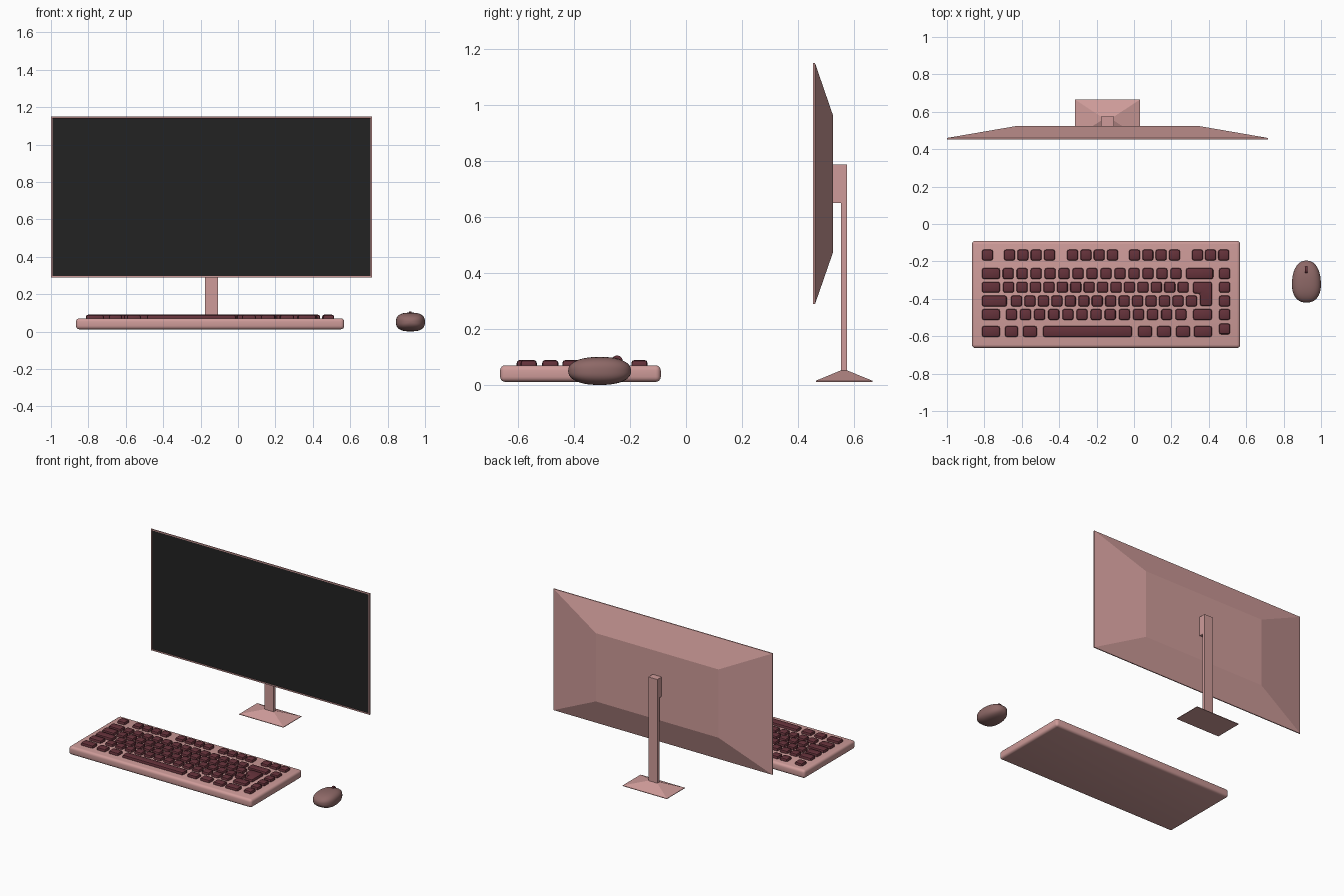
import bpy, bmesh, math
from mathutils import Matrix

if "Cube" in bpy.data.objects:
    bpy.data.objects.remove(bpy.data.objects["Cube"])


def material(name, rgb):
    m = bpy.data.materials.new(name)
    m.diffuse_color = (*rgb, 1)
    m.use_nodes = True
    m.node_tree.nodes["Principled BSDF"].inputs["Base Color"].default_value = m.diffuse_color
    return m


PINK = material("pink plastic", (0.62, 0.33, 0.32))
WINE = material("dark keycap", (0.13, 0.032, 0.043))
TAUPE = material("mouse shell", (0.27, 0.14, 0.135))
BLACK = material("screen black", (0.016, 0.016, 0.016))


def finish(name, bm, mats, smooth=None):
    bmesh.ops.recalc_face_normals(bm, faces=bm.faces)
    me = bpy.data.meshes.new(name)
    bm.to_mesh(me)
    bm.free()
    for m in mats:
        me.materials.append(m)
    ob = bpy.data.objects.new(name, me)
    bpy.context.collection.objects.link(ob)
    if smooth:
        bpy.ops.object.select_all(action='DESELECT')
        ob.select_set(True)
        bpy.context.view_layer.objects.active = ob
        bpy.ops.object.shade_smooth_by_angle(angle=math.radians(smooth))
    return ob


def rect(x0, x1, y0, y1):
    return [(x0, y0), (x1, y0), (x1, y1), (x0, y1)]


def prism(bm, outline, z0, z1, bevel=0, segments=2):
    """Extruded outline, optionally with all edges rounded."""
    face = bm.faces.new([bm.verts.new((x, y, z0)) for x, y in outline])
    geom = bmesh.ops.extrude_face_region(bm, geom=[face], use_keep_orig=True)["geom"]
    top = [v for v in geom if isinstance(v, bmesh.types.BMVert)]
    bmesh.ops.translate(bm, verts=top, vec=(0, 0, z1 - z0))
    if bevel:
        edges = {e for v in list(face.verts) + top for e in v.link_edges}
        bmesh.ops.recalc_face_normals(bm, faces=list({f for e in edges for f in e.link_faces}))
        bmesh.ops.bevel(bm, geom=list(edges), offset=bevel, segments=segments,
                        profile=0.5, affect='EDGES', clamp_overlap=True)


def loft(bm, loops):
    """Closed skin through equal-length point loops."""
    rings = [[bm.verts.new(p) for p in loop] for loop in loops]
    n = len(rings[0])
    for a, b in zip(rings, rings[1:]):
        for i in range(n):
            bm.faces.new((a[i], a[(i + 1) % n], b[(i + 1) % n], b[i]))
    bm.faces.new(rings[-1])
    return bm.faces.new(rings[0])


# Monitor: thin front slab tapering to a smaller back, recessed black screen
def xz_loop(y, x0, x1, z0, z1):
    return [(x, y, z) for x, z in rect(x0, x1, z0, z1)]


bm = bmesh.new()
front = loft(bm, [xz_loop(0.453, -1.0, 0.716, 0.289, 1.149),
                  xz_loop(0.460, -1.0, 0.716, 0.289, 1.149),
                  xz_loop(0.525, -0.622, 0.340, 0.476, 0.960)])
bmesh.ops.recalc_face_normals(bm, faces=bm.faces)
bmesh.ops.inset_region(bm, faces=[front], thickness=0.012)
sides = bmesh.ops.inset_region(bm, faces=[front], thickness=0.0005, depth=-0.003)
front.material_index = 1
finish("monitor", bm, [PINK, BLACK])

# Stand: column, mounting block and pyramid foot
bm = bmesh.new()
prism(bm, rect(-0.177, -0.107, 0.552, 0.574), 0.05, 0.788)
finish("stand_column", bm, [PINK])

bm = bmesh.new()
prism(bm, rect(-0.177, -0.107, 0.523, 0.553), 0.65, 0.788)
finish("stand_mount", bm, [PINK])

bm = bmesh.new()
loft(bm, [[(x, y, z) for x, y in rect(*r)] for r, z in (
    ((-0.315, 0.032, 0.463, 0.665), 0.012),
    ((-0.315, 0.032, 0.463, 0.665), 0.016),
    ((-0.177, -0.107, 0.552, 0.574), 0.053))])
finish("stand_base", bm, [PINK])

# Keyboard case
bm = bmesh.new()
prism(bm, rect(-0.866, 0.568, -0.663, -0.09), 0.012, 0.071, 0.018, 4)
finish("keyboard_case", bm, [PINK], 35)

# Keys: wide ones as spans, single ones as evenly spaced runs
W = 0.059


def run(x, count, pitch):
    return [(x + i * pitch, x + i * pitch + W) for i in range(count)]


rows = [
    (-0.166, run(-0.813, 1, 0) + run(-0.695, 4, 0.0713) + run(-0.358, 4, 0.0713)
     + run(-0.027, 4, 0.0713) + run(0.31, 3, 0.07)),
    (-0.265, [(-0.813, -0.717)] + run(-0.702, 13, 0.0747) + [(0.278, 0.424)]),
    (-0.338, [(-0.813, -0.717)] + run(-0.70, 14, 0.0718)),
    (-0.412, [(-0.813, -0.68)] + run(-0.658, 14, 0.072)),
    (-0.484, [(-0.813, -0.717)] + run(-0.685, 13, 0.0755) + [(0.316, 0.417)]),
    (-0.575, [(-0.813, -0.717), (-0.69, -0.62), (-0.594, -0.519), (-0.487, -0.011),
              (0.021, 0.096), (0.123, 0.198), (0.225, 0.3), (0.32, 0.417)]),
]
rows += [(y, run(0.455, 1, 0)) for y in (-0.265, -0.338, -0.412, -0.484, -0.561)]
enter = [(0.316, -0.372), (0.353, -0.372), (0.353, -0.438), (0.417, -0.438),
         (0.417, -0.309), (0.316, -0.309)]
outlines = [rect(a, b, y - 0.029, y + 0.029) for y, spans in rows for a, b in spans]

bm = bmesh.new()
for outline in outlines + [enter]:
    key = bmesh.new()
    prism(key, outline, 0.055, 0.09, 0.011, 2)
    tmp = bpy.data.meshes.new("tmp")
    key.to_mesh(tmp)
    key.free()
    bm.from_mesh(tmp)
    bpy.data.meshes.remove(tmp)
finish("keys", bm, [WINE], 40)

# Mouse: rounded-box ellipsoid, slightly narrower at the front
bm = bmesh.new()
bmesh.ops.create_uvsphere(bm, u_segments=40, v_segments=24, radius=1)
bmesh.ops.rotate(bm, verts=bm.verts, matrix=Matrix.Rotation(math.pi / 2, 3, 'X'))
for v in bm.verts:
    x, y, z = v.co
    p, q = 2.7, 2.3
    n = ((abs(x) ** p + abs(z) ** p) ** (q / p) + abs(y) ** q) ** (1 / q)
    x, y, z = x / n, y / n, z / n
    v.co = (0.922 + 0.077 * x * (1 - 0.08 * y), -0.308 + 0.112 * y, 0.051 + 0.05 * z)
finish("mouse_body", bm, [TAUPE], 40)

# Scroll wheel
bm = bmesh.new()
bmesh.ops.create_cone(bm, cap_ends=True, segments=24, radius1=0.02, radius2=0.02, depth=0.013,
                      matrix=Matrix.Translation((0.921, -0.246, 0.086))
                      @ Matrix.Rotation(math.pi / 2, 4, 'Y'))
finish("mouse_wheel", bm, [WINE], 40)
